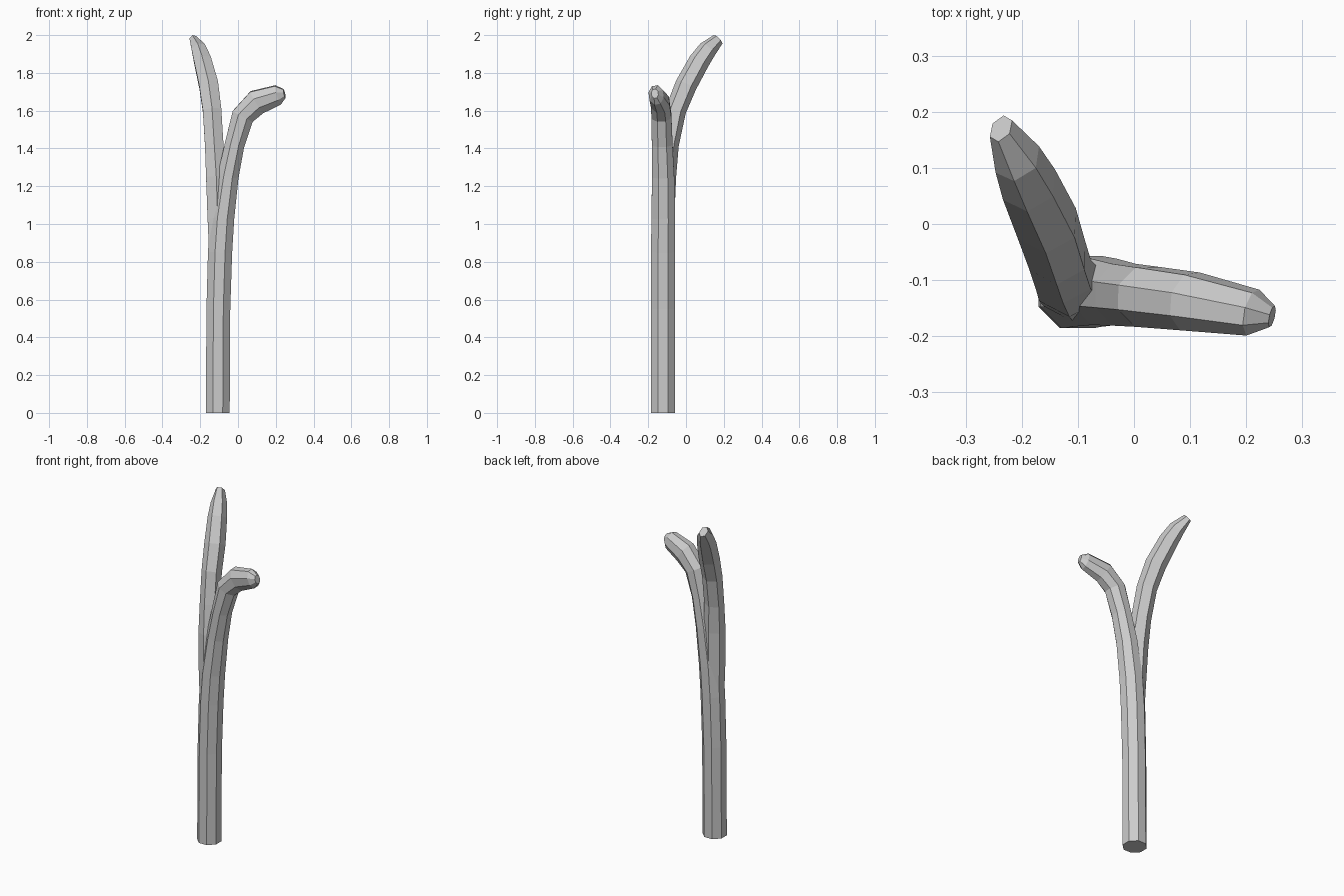
import bpy, bmesh, math
from mathutils import Vector

if "Cube" in bpy.data.objects:
    bpy.data.objects.remove(bpy.data.objects["Cube"])


def loft(name, sides, rings):
    """Faceted limb: rings are (centre, radius across, radius in depth)."""
    bm = bmesh.new()
    loops = []
    centres = [Vector(r[0]) for r in rings]
    for i, (c, rx, ry) in enumerate(rings):
        tangent = centres[min(i + 1, len(rings) - 1)] - centres[max(i - 1, 0)]
        if i == 0:
            tangent = Vector((0, 0, 1))
        turn = Vector((0, 0, 1)).rotation_difference(tangent.normalized())
        k = 1 / math.cos(math.pi / sides)
        loop = []
        for j in range(sides):
            a = (j + 0.5) * 2 * math.pi / sides
            p = Vector((rx * k * math.cos(a), ry * k * math.sin(a), 0))
            loop.append(bm.verts.new(centres[i] + turn @ p))
        loops.append(loop)
    for lo, hi in zip(loops, loops[1:]):
        for j in range(sides):
            n = (j + 1) % sides
            bm.faces.new((lo[j], lo[n], hi[n], hi[j]))
    bm.faces.new(loops[0][::-1])
    bm.faces.new(loops[-1])
    bmesh.ops.recalc_face_normals(bm, faces=bm.faces)
    me = bpy.data.meshes.new(name)
    bm.to_mesh(me)
    bm.free()
    ob = bpy.data.objects.new(name, me)
    bpy.context.collection.objects.link(ob)
    return ob


# Trunk, leaning right and bending over into the lower limb
trunk = loft("forked_trunk", 8, [
    ((-.107, -.122, 0), .063, .063),
    ((-.104, -.122, .55), .063, .063),
    ((-.095, -.121, .85), .064, .064),
    ((-.083, -.120, 1.03), .063, .063),
    ((-.053, -.121, 1.25), .056, .059),
    ((-.018, -.126, 1.42), .052, .055),
    ((.025, -.130, 1.57), .060, .053),
    ((.100, -.138, 1.645), .066, .050),
    ((.212, -.158, 1.683), .052, .039),
    ((.246, -.165, 1.690), .024, .018),
])

# Taller limb, splitting from inside the trunk and curving to the back
limb = loft("rear_limb", 6, [
    ((-.104, -.122, .82), .048, .045),
    ((-.108, -.118, 1.03), .053, .049),
    ((-.115, -.109, 1.25), .054, .049),
    ((-.126, -.090, 1.42), .049, .045),
    ((-.137, -.055, 1.60), .049, .048),
    ((-.155, 0, 1.735), .051, .050),
    ((-.187, .070, 1.862), .046, .048),
    ((-.208, .115, 1.925), .038, .043),
    ((-.237, .170, 1.978), .019, .028),
])

# Fuse both limbs into one surface
mod = trunk.modifiers.new("join", 'BOOLEAN')
mod.operation = 'UNION'
mod.solver = 'EXACT'
mod.object = limb
bpy.context.view_layer.objects.active = trunk
trunk.select_set(True)
bpy.ops.object.modifier_apply(modifier=mod.name)
bpy.data.objects.remove(limb, do_unlink=True)
